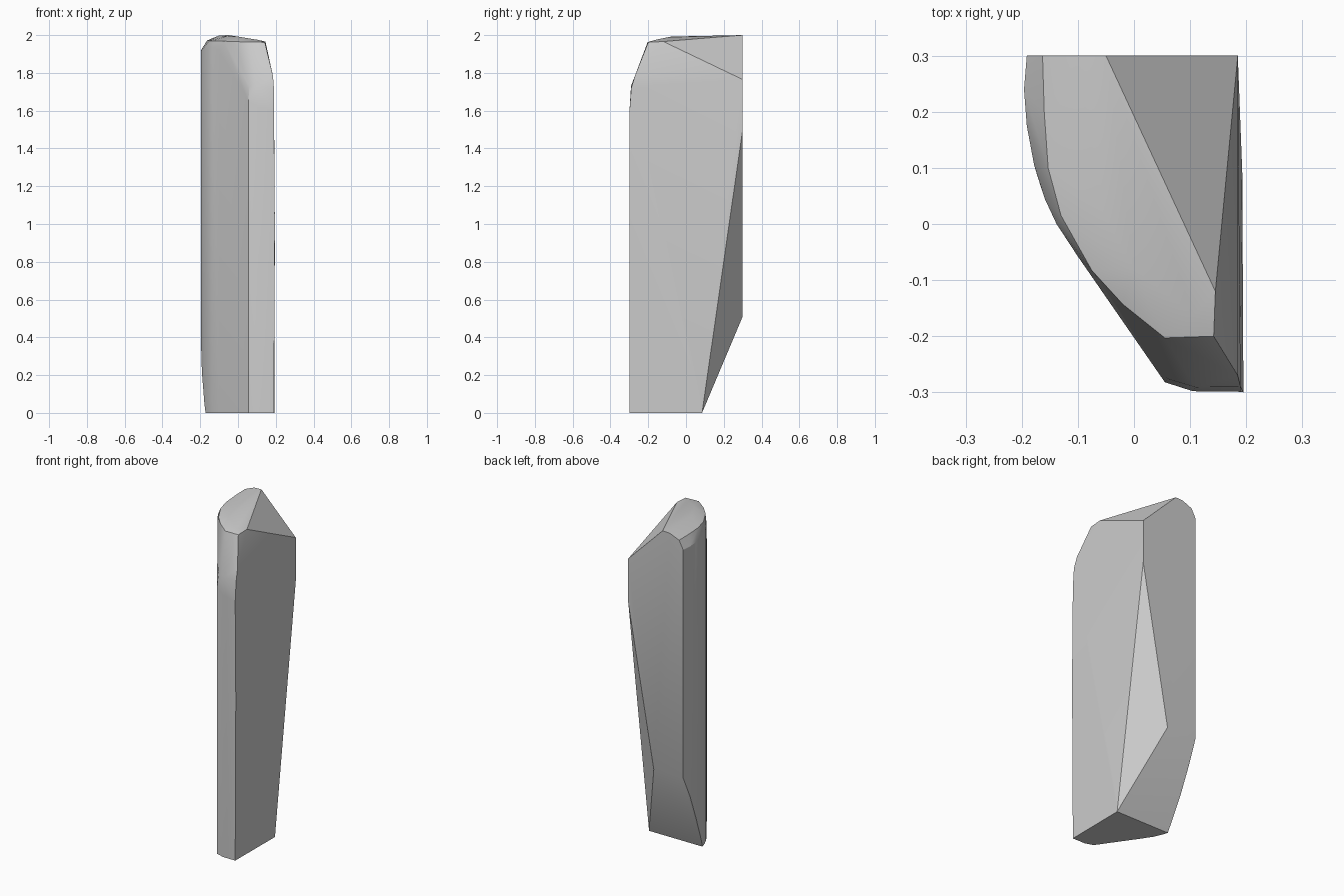
import bpy, bmesh

# plan outline of the curved left wall, back to front: x, y, wall top height
wall = [(-.191, .3, 1.92), (-.196, .24, 1.92), (-.191, .175, 1.92), (-.178, .105, 1.92),
        (-.159, .045, 1.925), (-.138, 0, 1.935), (-.1, -.058, 1.92), (.055, -.282, 1.65),
        (.105, -.298, 1.62), (.19, -.299, 1.6)]
# soft rim where the wall rolls over to the top
rim = [(-.163, .3, 1.972), (-.16, .2, 1.971), (-.153, .1, 1.97), (-.13, .015, 1.97),
       (-.075, -.083, 1.968), (-.02, -.143, 1.966), (.055, -.203, 1.963), (.142, -.2, 1.962)]
# highest line, running from the back to the front right
ridge = [(-.1, .3, 1.998), (-.05, .3, 2), (-.06, .03, 1.994), (0, -.08, 1.992),
         (.105, -.162, 1.975), (.145, -.12, 1.966)]
# rounded front shoulder and right side
shoulder = [(.185, -.27, 1.785), (.19, -.29, 1.72), (.06, -.276, 1.73), (.11, -.291, 1.73),
            (.185, .3, 1.765), (.185, .3, 1.5), (.195, -.3, 1), (.193, .09, .05)]
# foot and the cut-away lower back
foot = [(x, y, 0) for x, y, z in wall if y < .085] + [(-.172, .085, 0), (.193, .085, 0)]
back_cut = [(-.191, .3, .51), (-.196, .24, .375), (-.191, .175, .215), (-.178, .105, .05), (.01, .3, .51)]

# one faceted solid wrapped around the outline curves
bm = bmesh.new()
for p in wall + rim + ridge + shoulder + foot + back_cut:
    bm.verts.new(p)
res = bmesh.ops.convex_hull(bm, input=bm.verts[:])
bmesh.ops.delete(bm, geom=[v for v in bm.verts if not v.link_faces], context='VERTS')
bmesh.ops.dissolve_limit(bm, angle_limit=.02, verts=bm.verts[:], edges=bm.edges[:])
bmesh.ops.recalc_face_normals(bm, faces=bm.faces[:])
mesh = bpy.data.meshes.new("stone_slab")
bm.to_mesh(mesh)
bm.free()
slab = bpy.data.objects.new("stone_slab", mesh)
bpy.context.collection.objects.link(slab)

# smooth the curved wall, keep hard cuts
bpy.context.view_layer.objects.active = slab
slab.select_set(True)
bpy.ops.object.shade_smooth_by_angle(angle=.45)
